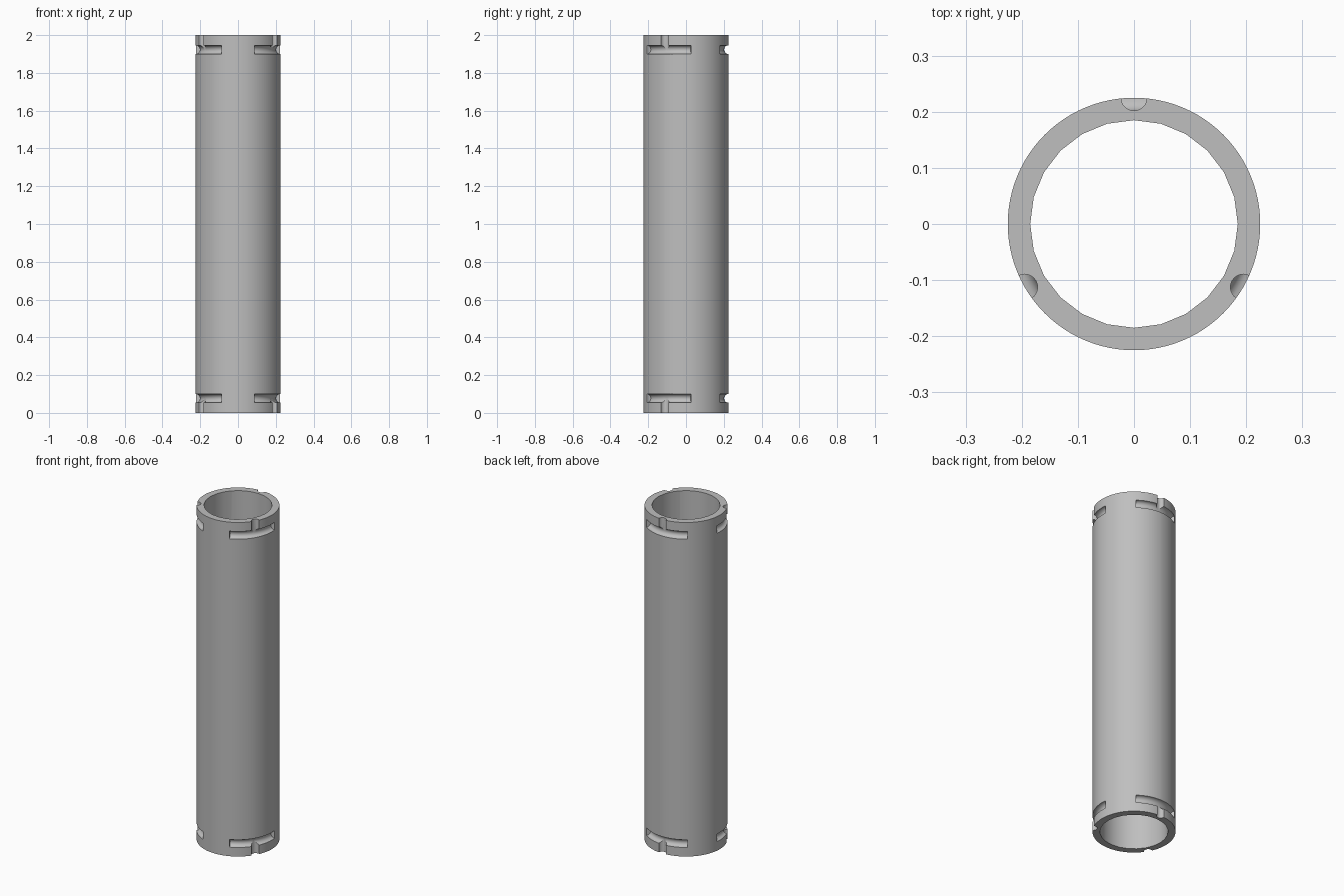
import bpy, bmesh
from math import sin, cos, pi, radians
from mathutils import Vector, Matrix

cube = bpy.data.objects.get("Cube")
if cube:
    bpy.data.objects.remove(cube, do_unlink=True)

LENGTH, OUTER, INNER = 2.0, 0.225, 0.185
CUT, SLOT_Z, HALF_SWEEP = 0.023, 0.077, 37


def make_object(name, bm):
    bmesh.ops.recalc_face_normals(bm, faces=bm.faces)
    mesh = bpy.data.meshes.new(name)
    bm.to_mesh(mesh)
    bm.free()
    obj = bpy.data.objects.new(name, mesh)
    bpy.context.collection.objects.link(obj)
    return obj


def cylinder(name, radius, z0, z1, sides, x=0, y=0):
    bm = bmesh.new()
    bmesh.ops.create_cone(bm, cap_ends=True, segments=sides, radius1=radius,
                          radius2=radius, depth=z1 - z0,
                          matrix=Matrix.Translation((x, y, (z0 + z1) / 2)))
    return make_object(name, bm)


def arc_rod(name, angle, z, steps=18, sides=20):
    """Round rod bent along the tube wall, centred on the given angle."""
    bm = bmesh.new()
    rings = []
    for i in range(steps + 1):
        a = angle + radians(HALF_SWEEP) * (2 * i / steps - 1)
        ring = []
        for j in range(sides):
            t = 2 * pi * j / sides
            r = OUTER + CUT * cos(t)
            ring.append(bm.verts.new((r * cos(a), r * sin(a), z + CUT * sin(t))))
        rings.append(ring)
    for a, b in zip(rings, rings[1:]):
        for j in range(sides):
            k = (j + 1) % sides
            bm.faces.new((a[j], a[k], b[k], b[j]))
    bm.faces.new(rings[0])
    bm.faces.new(rings[-1])
    return make_object(name, bm)


# Tube wall, and the cutters for its bore, entry grooves and locking slots
tube = cylinder("tube", OUTER, 0, LENGTH, 96)
cutters = [cylinder("bore_cutter", INNER, -0.1, LENGTH + 0.1, 24)]
for angle in (radians(90), radians(210), radians(330)):
    x, y = OUTER * cos(angle), OUTER * sin(angle)
    for z, end in ((SLOT_Z, -0.05), (LENGTH - SLOT_Z, LENGTH + 0.05)):
        cutters.append(cylinder("groove_cutter", CUT, min(z, end), max(z, end), 24, x, y))
        cutters.append(arc_rod("slot_cutter", angle, z))

for cutter in cutters:
    cutter.hide_render = True
    mod = tube.modifiers.new(cutter.name, "BOOLEAN")
    mod.operation = "DIFFERENCE"
    mod.solver = "EXACT"
    mod.object = cutter

# Keep the cut shape and drop the cutters
depsgraph = bpy.context.evaluated_depsgraph_get()
cut_mesh = bpy.data.meshes.new_from_object(tube.evaluated_get(depsgraph))
tube.modifiers.clear()
tube.data = cut_mesh
for cutter in cutters:
    bpy.data.objects.remove(cutter, do_unlink=True)

# Grey finish
grey = bpy.data.materials.new("grey")
grey.use_nodes = True
colour = (0.52, 0.52, 0.52, 1)
grey.diffuse_color = colour
grey.node_tree.nodes["Principled BSDF"].inputs["Base Color"].default_value = colour
tube.data.materials.clear()
tube.data.materials.append(grey)

bpy.ops.object.select_all(action="DESELECT")
tube.select_set(True)
bpy.context.view_layer.objects.active = tube
bpy.ops.object.shade_smooth_by_angle(angle=radians(30))
